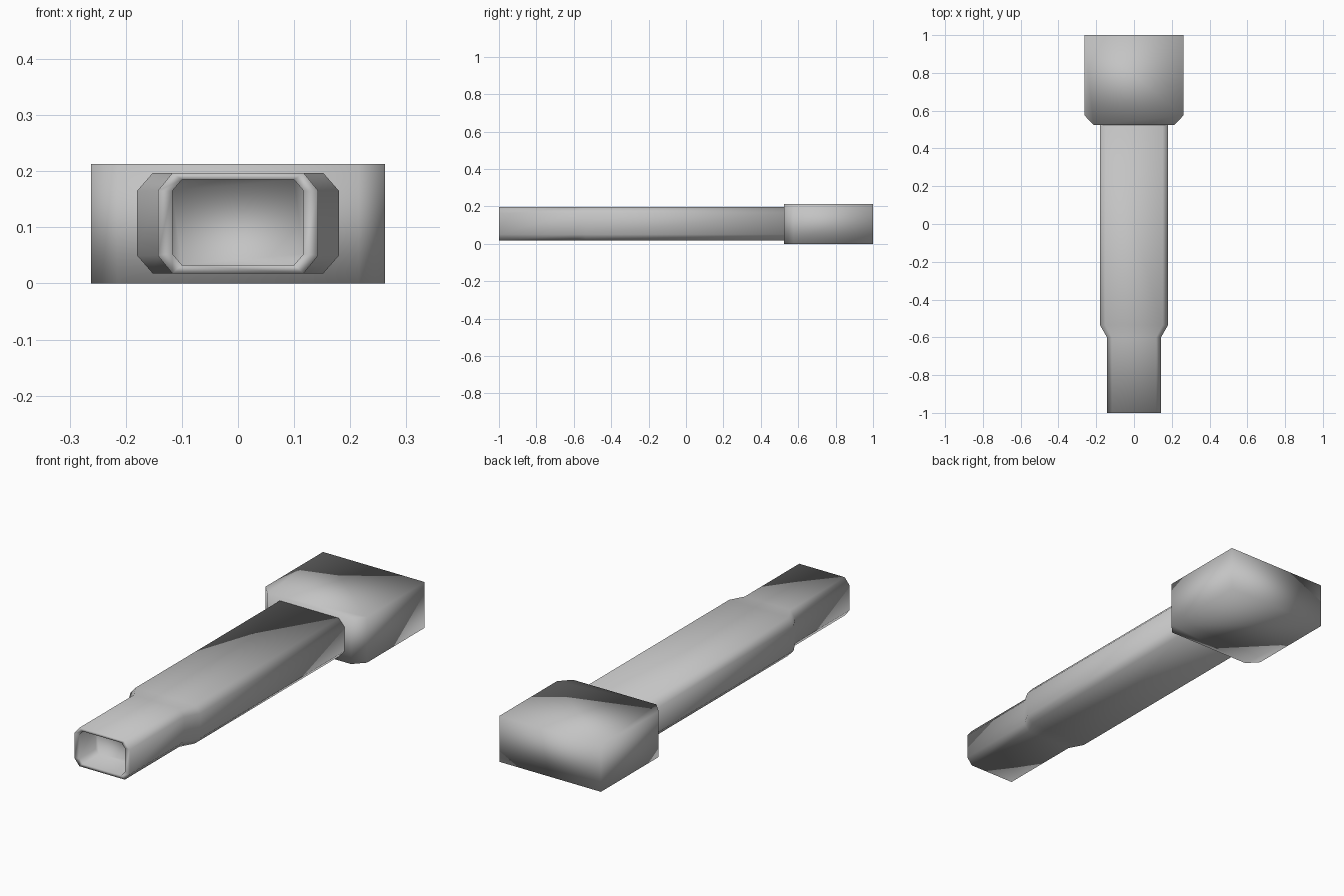
import bpy
import bmesh

cube = bpy.data.objects.get("Cube")
if cube:
    bpy.data.objects.remove(cube, do_unlink=True)

grey = bpy.data.materials.new("plain grey")
grey.use_nodes = True
colour = (0.55, 0.55, 0.55, 1)
grey.diffuse_color = colour
grey.node_tree.nodes["Principled BSDF"].inputs["Base Color"].default_value = colour


def octagon(y, half_width, flat_x, low, high, cut):
    """Chamfered rectangle standing across the y axis."""
    right = [(flat_x, low), (half_width, low + cut),
             (half_width, high - cut), (flat_x, high)]
    left = [(-x, z) for x, z in reversed(right)]
    return [(x, y, z) for x, z in right + left]


def loft(name, rings):
    """Skin a series of matching rings, cap both ends and shade smooth."""
    bm = bmesh.new()
    loops = [[bm.verts.new(co) for co in ring] for ring in rings]
    for a, b in zip(loops, loops[1:]):
        for i in range(len(a)):
            j = (i + 1) % len(a)
            bm.faces.new((a[i], a[j], b[j], b[i]))
    bm.faces.new(loops[0])
    bm.faces.new(loops[-1])
    bmesh.ops.recalc_face_normals(bm, faces=bm.faces)
    for face in bm.faces:
        face.smooth = True
    mesh = bpy.data.meshes.new(name)
    bm.to_mesh(mesh)
    bm.free()
    mesh.materials.append(grey)
    obj = bpy.data.objects.new(name, mesh)
    bpy.context.collection.objects.link(obj)
    return obj


# Barrel: recess floor, recess mouth, narrow tip, shoulder, wide body
low, high, cut = 0.018, 0.197, 0.032
mouth = (0.117, 0.1, 0.033, 0.185, 0.02)
narrow = (0.143, 0.117, low, high, cut)
wide = (0.18, 0.152, low, high, cut)
loft("barrel", [
    octagon(-0.88, *mouth),
    octagon(-1, *mouth),
    octagon(-1, *narrow),
    octagon(-0.6, *narrow),
    octagon(-0.535, *wide),
    octagon(0.53, *wide),
])

# Rear block with chamfered front corners
side = [(0.215, 0.525), (0.262, 0.575), (0.262, 1)]
outline = side + [(-x, y) for x, y in reversed(side)]
loft("rear_block", [[(x, y, z) for x, y in outline] for z in (0, 0.213)])
